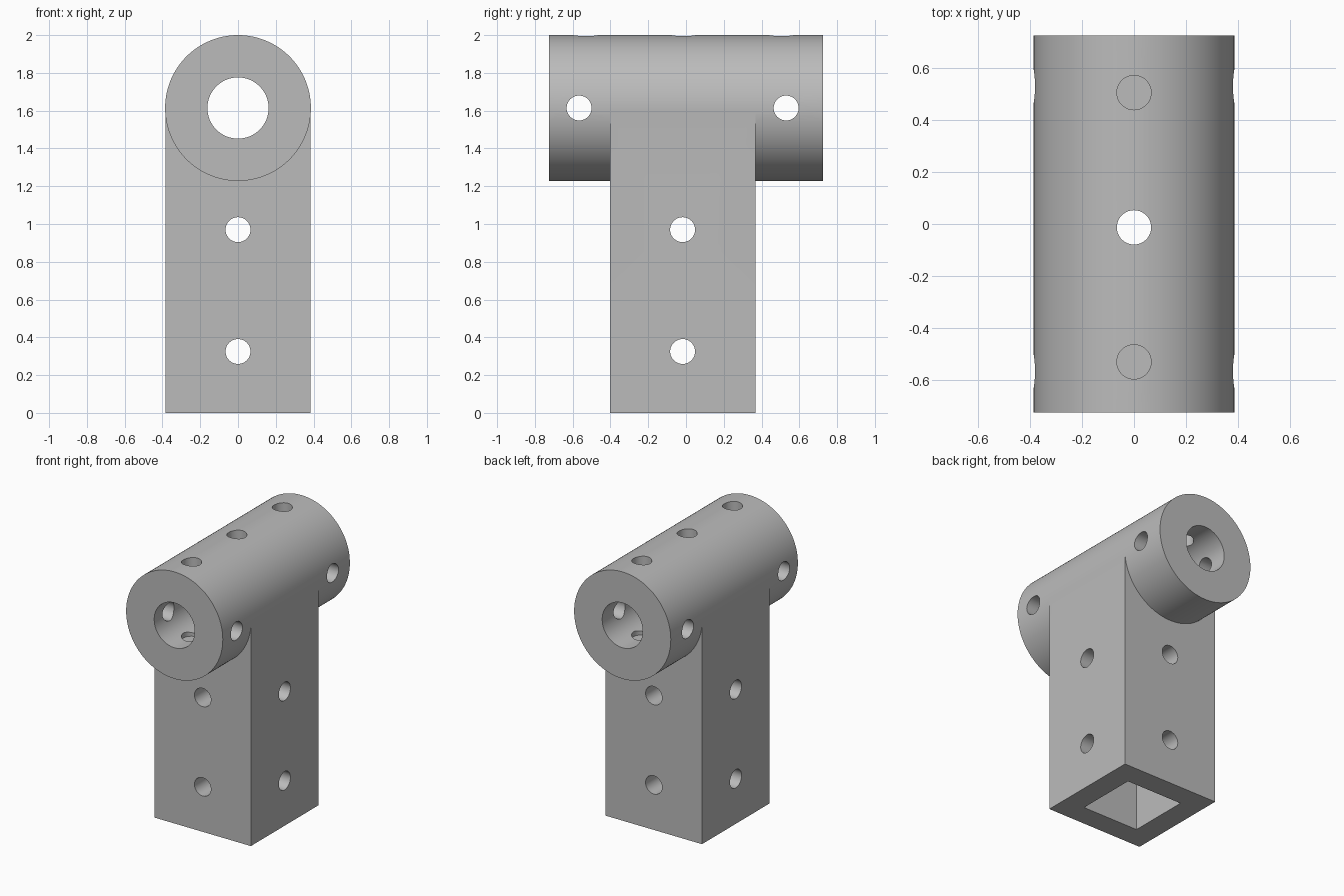
import bpy
from math import pi, radians

cube = bpy.data.objects.get("Cube")
if cube:
    bpy.data.objects.remove(cube, do_unlink=True)

RADIUS, AXIS_Z, BORE, PIN = 0.386, 1.614, 0.162, 0.066
POST_Y, POST_HALF = -0.018, 0.385
ROT = {"x": (0, pi / 2, 0), "y": (pi / 2, 0, 0), "z": (0, 0, 0)}

grey = bpy.data.materials.new("Plain grey")
grey.use_nodes = True
colour = (0.5, 0.5, 0.5, 1)
grey.diffuse_color = colour
grey.node_tree.nodes["Principled BSDF"].inputs["Base Color"].default_value = colour


def rod(name, axis, centre, radius, length, sides=48):
    bpy.ops.mesh.primitive_cylinder_add(vertices=sides, radius=radius, depth=length,
                                        location=centre, rotation=ROT[axis])
    obj = bpy.context.object
    obj.name = name
    return obj


def box(name, half, bottom, top):
    bpy.ops.mesh.primitive_cube_add(size=1, location=(0, POST_Y, (bottom + top) / 2))
    obj = bpy.context.object
    obj.name = name
    obj.scale = (2 * half, 2 * half, top - bottom)
    return obj


def combine(target, tool, operation="DIFFERENCE"):
    mod = target.modifiers.new("Combine", "BOOLEAN")
    mod.operation, mod.solver, mod.object = operation, "EXACT", tool
    bpy.context.view_layer.objects.active = target
    bpy.ops.object.modifier_apply(modifier=mod.name)
    bpy.data.objects.remove(tool, do_unlink=True)


# Cross tube fused to the square post
bracket = rod("tee_bracket", "y", (0, 0, AXIS_Z), RADIUS, 1.45, 128)
combine(bracket, box("post", POST_HALF, 0, AXIS_Z), "UNION")

# Round bore along the tube and square socket in the post
combine(bracket, rod("bore", "y", (0, 0, AXIS_Z), BORE, 2, 96))
combine(bracket, box("socket", 0.224, -0.1, 1.29))

# Pin holes through the post, both ways
for z in (0.325, 0.97):
    for axis in "xy":
        combine(bracket, rod("post_hole", axis, (0, POST_Y, z), PIN, 2))

# Pin holes through the tube sides
for y in (-0.566, 0.53):
    combine(bracket, rod("side_hole", "x", (0, y, AXIS_Z), PIN, 2))

# Top holes: outer two end in shallow pockets, middle one reaches the socket
for y, floor in ((-0.53, 1.43), (-0.013, 1.2), (0.505, 1.43)):
    combine(bracket, rod("top_hole", "z", (0, y, (floor + 2.2) / 2), PIN, 2.2 - floor))

# Finish
bracket.data.materials.clear()
bracket.data.materials.append(grey)
for face in bracket.data.polygons:
    face.material_index = 0
bpy.ops.object.select_all(action="DESELECT")
bracket.select_set(True)
bpy.context.view_layer.objects.active = bracket
bpy.ops.object.shade_smooth_by_angle(angle=radians(30))
